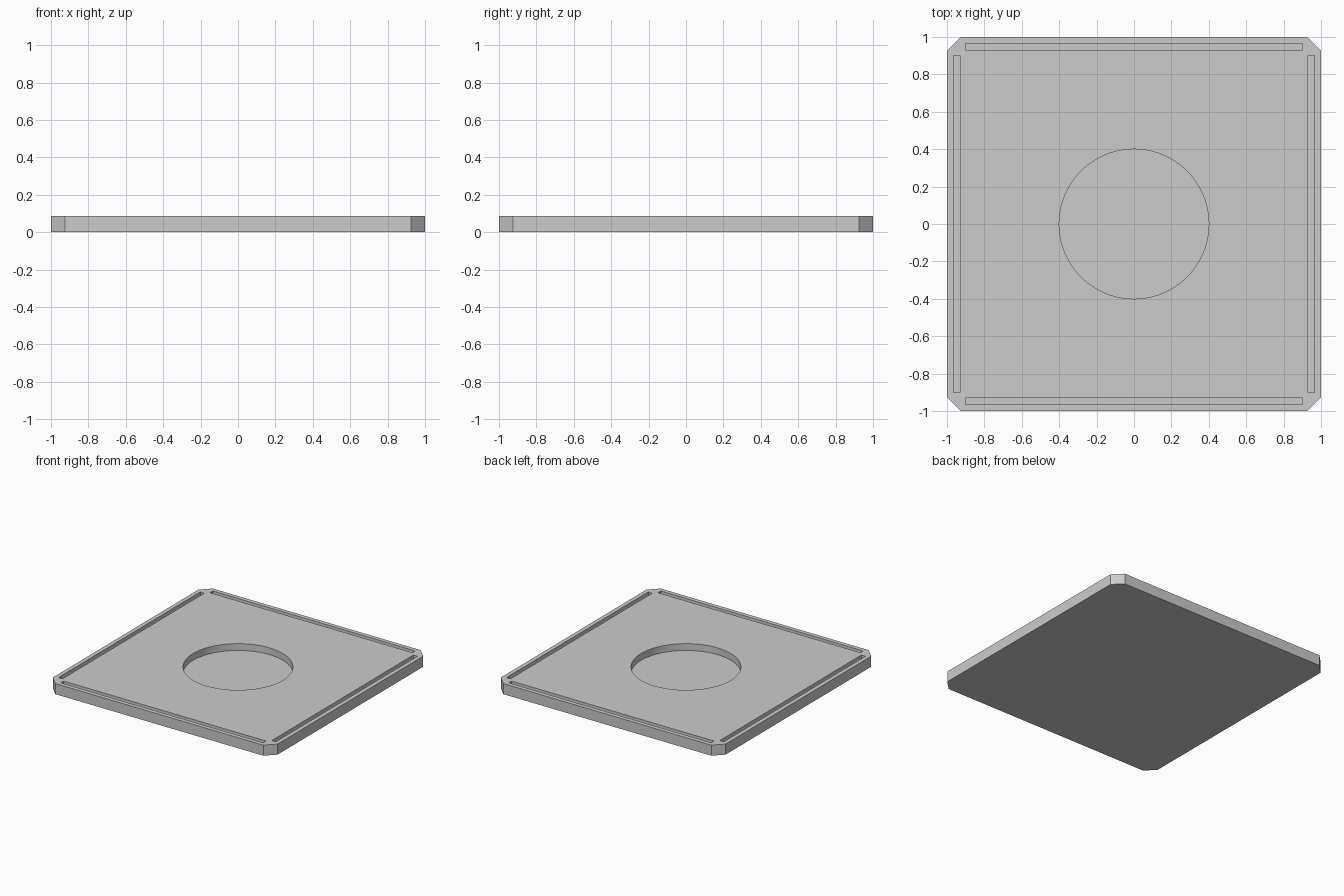
import bpy, math

if "Cube" in bpy.data.objects:
    bpy.data.objects.remove(bpy.data.objects["Cube"])

H = 0.085          # slab height
DEPTH = 0.055      # depth of the recess and slots
CH = 0.925         # where each corner chamfer starts

grey = bpy.data.materials.new("plain_grey")
grey.diffuse_color = (0.6, 0.6, 0.6, 1)
grey.use_nodes = True
grey.node_tree.nodes["Principled BSDF"].inputs["Base Color"].default_value = grey.diffuse_color


def prism(name, outline, z0, z1):
    """Extrude a closed counter-clockwise outline from z0 to z1."""
    n = len(outline)
    verts = [(x, y, z) for z in (z0, z1) for x, y in outline]
    faces = [tuple(reversed(range(n))), tuple(range(n, 2 * n))]
    faces += [(i, (i + 1) % n, n + (i + 1) % n, n + i) for i in range(n)]
    mesh = bpy.data.meshes.new(name)
    mesh.from_pydata(verts, [], faces)
    mesh.materials.append(grey)
    obj = bpy.data.objects.new(name, mesh)
    bpy.context.collection.objects.link(obj)
    return obj


def box_outline(cx, cy, hx, hy):
    return [(cx - hx, cy - hy), (cx + hx, cy - hy), (cx + hx, cy + hy), (cx - hx, cy + hy)]


# Square slab with chamfered corners
slab = prism("base_slab", [(-CH, -1), (CH, -1), (1, -CH), (1, CH),
                           (CH, 1), (-CH, 1), (-1, CH), (-1, -CH)], 0, H)

# Round recess in the middle
ring = [(0.4 * math.cos(math.tau * i / 96), 0.4 * math.sin(math.tau * i / 96)) for i in range(96)]
cutters = [prism("recess_cutter", ring, H - DEPTH, H + 0.1)]

# Narrow slot along each edge
for s in (-1, 1):
    cutters.append(prism("slot_cutter_x", box_outline(0, s * 0.948, 0.9, 0.018), H - DEPTH, H + 0.1))
    cutters.append(prism("slot_cutter_y", box_outline(s * 0.948, 0, 0.018, 0.9), H - DEPTH, H + 0.1))

# Cut the recess and slots, then remove the cutters
bpy.context.view_layer.objects.active = slab
slab.select_set(True)
for c in cutters:
    mod = slab.modifiers.new("cut", 'BOOLEAN')
    mod.operation = 'DIFFERENCE'
    mod.solver = 'EXACT'
    mod.object = c
    bpy.ops.object.modifier_apply(modifier=mod.name)
    bpy.data.objects.remove(c)

bpy.ops.object.shade_smooth_by_angle(angle=math.radians(30))
